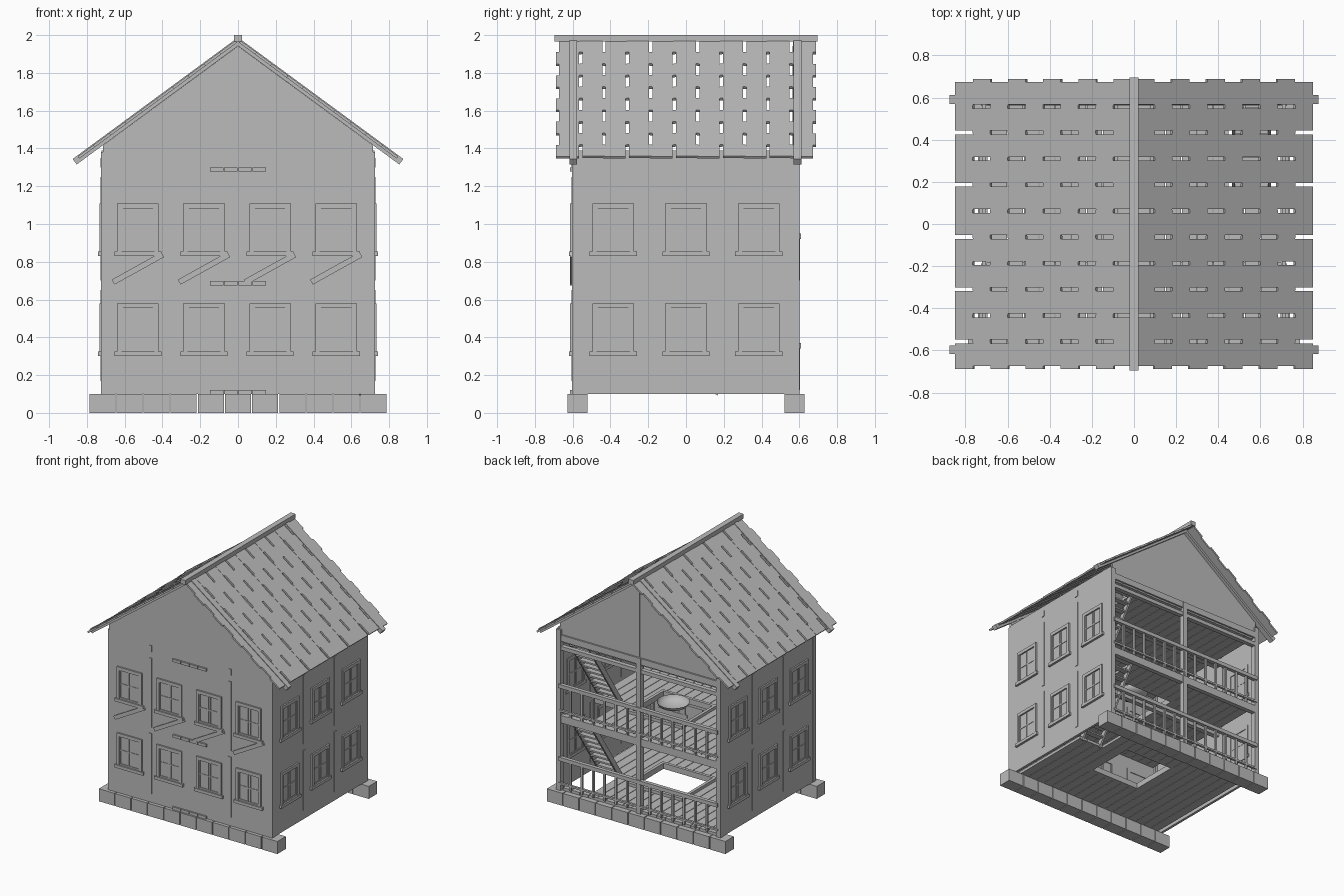
import bpy, bmesh, math
from mathutils import Matrix, Vector

if "Cube" in bpy.data.objects:
    bpy.data.objects.remove(bpy.data.objects["Cube"])

GREY = bpy.data.materials.new("plain_grey")
GREY.diffuse_color = (0.5, 0.5, 0.5, 1)
GREY.use_nodes = True
GREY.node_tree.nodes["Principled BSDF"].inputs["Base Color"].default_value = GREY.diffuse_color


def finish(name, bm):
    bmesh.ops.recalc_face_normals(bm, faces=bm.faces)
    me = bpy.data.meshes.new(name)
    bm.to_mesh(me)
    bm.free()
    me.materials.append(GREY)
    ob = bpy.data.objects.new(name, me)
    bpy.context.collection.objects.link(ob)
    return ob


def boxes(name, items):
    """items: (x0,x1,y0,y1,z0,z1) bounds, optionally followed by a matrix"""
    bm = bmesh.new()
    for it in items:
        x0, x1, y0, y1, z0, z1 = it[:6]
        m = Matrix.Translation(((x0 + x1) / 2, (y0 + y1) / 2, (z0 + z1) / 2)) \
            @ Matrix.Diagonal((abs(x1 - x0), abs(y1 - y0), abs(z1 - z0), 1))
        if len(it) > 6:
            m = it[6] @ m
        bmesh.ops.create_cube(bm, size=1, matrix=m)
    return finish(name, bm)


def slab(name, outline, y0, y1):
    """outline in x,z extruded along y"""
    bm = bmesh.new()
    f = bm.faces.new([bm.verts.new((x, y0, z)) for x, z in outline])
    r = bmesh.ops.extrude_face_region(bm, geom=[f])
    vs = [v for v in r["geom"] if isinstance(v, bmesh.types.BMVert)]
    bmesh.ops.translate(bm, vec=(0, y1 - y0, 0), verts=vs)
    return finish(name, bm)


# Foundation blocks along front and back
step = 1.58 / 11
blocks = []
for y in (-0.575, 0.575):
    for i in range(11):
        x = -0.79 + i * step
        blocks.append((x + 0.003, x + step - 0.003, y - 0.053, y + 0.053, 0, 0.1))
boxes("foundation_blocks", blocks)

# Floors of boards running front to back, with hearth and stair openings
for name, z, hearth in (("ground_floor", 0.1, True), ("upper_floor", 0.675, True),
                        ("attic_floor", 1.277, False)):
    boards = []
    for i in range(18):
        x = -0.675 + i * 0.075
        cx = x + 0.0375
        front = -0.615 if abs(cx) < 0.15 else -0.585
        spans = [(front, 0.585)]
        if 0.45 < cx:
            spans = [(front, 0.17), (0.55, 0.585)]
        elif hearth and -0.15 < cx < 0.3:
            spans = [(front, -0.14), (0.27, 0.585)]
        for a, b in spans:
            boards.append((x + 0.002, x + 0.073, a, b, z, z + 0.022))
    boxes(name, boards)
    if hearth:
        boxes(name + "_hearth_rim", [(-0.165, 0.315, y - 0.012, y + 0.012, z, z + 0.045) for y in (-0.145, 0.275)]
              + [(x - 0.012, x + 0.012, -0.145, 0.275, z, z + 0.045) for x in (-0.153, 0.303)])

# Front wall with gable, back gable in two halves, side walls
gable_top = lambda x: 1.942 - 0.735 * x
slab("front_wall", [(-0.715, 0.1), (0.715, 0.1), (0.715, gable_top(0.715)),
                    (0, gable_top(0)), (-0.715, gable_top(0.715))], -0.602, -0.582)
for s, n in ((1, "right"), (-1, "left")):
    slab("back_gable_" + n, [(0.002 * s, 1.34), (0.7 * s, 1.34),
                             (0.7 * s, gable_top(0.7)), (0.002 * s, gable_top(0))], 0.565, 0.585)
    boxes("side_wall_" + n, [(0.702 * s, 0.722 * s, -0.585, 0.585, 0.1, 1.39)])

# Timber frame: corner posts, back posts and beams
boxes("corner_posts", [(s * 0.685, s * 0.725, y - 0.02, y + 0.02, 0.1, 1.38)
                       for s in (-1, 1) for y in (-0.583, 0.58)])
boxes("back_middle_post", [(-0.02, 0.02, 0.56, 0.6, 0.1, 1.34)])
boxes("back_beams", [(-0.7, 0.7, 0.562, 0.598, z, z + h)
                     for z, h in ((0.64, 0.06), (1.22, 0.03), (1.29, 0.05))])
boxes("inner_joists", [(-0.7, 0.7, y - 0.02, y + 0.02, z - 0.045, z)
                       for z in (0.675, 1.277) for y in (-0.2, 0.14)])

# Vertical battens on the three closed walls
battens = []
for z0, z1 in ((0.17, 0.65), (0.7, 1.25), (1.3, 1.35)):
    for p in (-0.35, 0.35):
        battens.append((p - 0.013, p + 0.013, -0.607, -0.58, z0, z1))
    for p in (-0.2, 0.19):
        for s in (-1, 1):
            battens.append((s * 0.7, s * 0.727, p - 0.013, p + 0.013, z0, z1))
boxes("wall_battens", battens)

# Slanted braces on the front wall
braces = []
for x in (-0.53, -0.18, 0.17, 0.52):
    m = Matrix.Translation((x, -0.608, 0.765)) @ Matrix.Rotation(-math.radians(29), 4, 'Y')
    braces.append((-0.15, 0.15, -0.006, 0.008, -0.015, 0.015, m))
boxes("front_braces", braces)


# Windows, built in a local frame: x along wall, -y outward, z up from the sill
def window(m):
    d0, d1 = -0.012, 0.026
    out = [(-0.125, 0.125, -0.018, d1, 0, 0.024, m), (-0.11, 0.11, d0, d1, 0.252, 0.278, m)]
    for s in (-1, 1):
        out.append((s * 0.088, s * 0.11, d0, d1, 0.024, 0.252, m))
        out.append((s * 0.006, s * 0.014, -0.004, 0.022, 0.03, 0.252, m))
        out.append((s * 0.08, s * 0.088, -0.006, 0.022, 0.024, 0.252, m))
    out.append((-0.088, 0.088, -0.004, 0.022, 0.137, 0.147, m))
    out.append((-0.088, 0.088, -0.006, 0.022, 0.024, 0.036, m))
    return out


for floor, z in (("lower", 0.302), ("upper", 0.83)):
    parts = []
    for x in (-0.53, -0.18, 0.17, 0.52):
        parts += window(Matrix.Translation((x, -0.602, z)))
    boxes(floor + "_front_windows", parts)
    for s, n in ((1, "right"), (-1, "left")):
        parts = []
        for y in (-0.385, 0, 0.385):
            parts += window(Matrix.Translation((s * 0.722, y, z)) @ Matrix.Rotation(s * math.pi / 2, 4, 'Z'))
        boxes(floor + "_windows_" + n, parts)

# Back railings
for floor, z in (("lower", 0.12), ("upper", 0.7)):
    rails = [(-0.7, 0.7, 0.58, 0.61, z + 0.22, z + 0.25), (-0.7, 0.7, 0.586, 0.604, z + 0.03, z + 0.045)]
    for i in range(1, 14):
        x = -0.7 + i * 0.1
        rails.append((x - 0.008, x + 0.008, 0.587, 0.603, z, z + 0.225))
    boxes(floor + "_railing", rails)

# Stairs against the right wall, rising towards the back
for floor, z in (("lower", 0.1), ("upper", 0.69)):
    ang = math.atan2(0.6, 0.4)
    m = Matrix.Translation((0, 0.155, z + 0.012)) @ Matrix.Rotation(ang, 4, 'X')
    parts = [(x, x + 0.015, -0.01, 0.71, -0.02, 0.02, m) for x in (0.465, 0.635)]
    for i in range(1, 11):
        y, zz = 0.155 + i * 0.037, z + 0.012 + i * 0.055
        parts.append((0.475, 0.64, y - 0.025, y + 0.02, zz - 0.006, zz + 0.006))
    boxes(floor + "_stairs", parts)

# Round bowl above the upper hearth
bm = bmesh.new()
bmesh.ops.create_uvsphere(bm, u_segments=20, v_segments=10, radius=0.12,
                          matrix=Matrix.Translation((0.07, 0.06, 0.77)) @ Matrix.Diagonal((1, 1, 0.45, 1)))
bmesh.ops.delete(bm, geom=[v for v in bm.verts if v.co.z > 0.78], context='VERTS')
bowl = finish("hearth_bowl", bm)
for p in bowl.data.polygons:
    p.use_smooth = True

# Roof: staggered shingles and bargeboards in a sloped frame on each side
slope = math.atan(0.735)
for s, n in ((1, "right"), (-1, "left")):
    m = Matrix.Diagonal((s, 1, 1, 1)) @ Matrix.Translation((0, 0, 1.985)) @ Matrix.Rotation(slope, 4, 'Y')
    shingles = []
    for row in range(10):
        u = 0.02 + row * 0.1035
        shift = 0.007 if row % 2 else -0.007
        for c in range(11):
            y = -0.682 + c * 0.124 + shift * (1 if c % 2 else -1)
            w = 0.002 * (c % 2)
            shingles.append((u, u + 0.1035, y + 0.002, y + 0.122, -0.017 + w, -0.003 + w, m))
    boxes("roof_shingles_" + n, shingles)
    boxes("bargeboards_" + n, [(0.0, 1.085, y - 0.021, y + 0.021, -0.034, 0.002, m) for y in (-0.597, 0.59)])
boxes("ridge_beam", [(-0.022, 0.022, -0.695, 0.695, 1.965, 2.0)])
